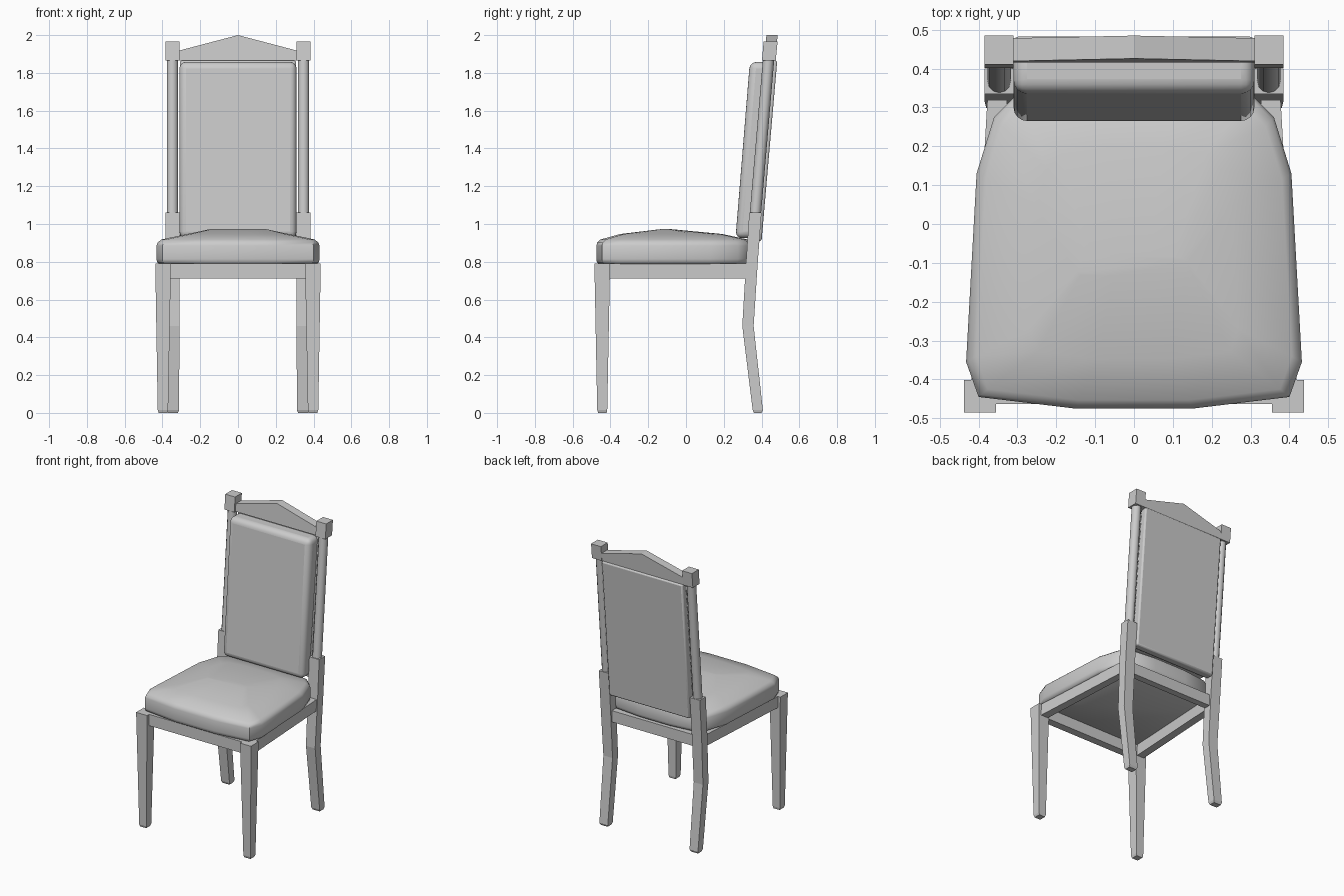
import bpy, bmesh
from math import cos, sin, tau

cube = bpy.data.objects.get("Cube")
if cube:
    bpy.data.objects.remove(cube, do_unlink=True)

grey = bpy.data.materials.new("light_grey")
grey.use_nodes = True
grey.diffuse_color = (0.6, 0.6, 0.6, 1)
grey.node_tree.nodes["Principled BSDF"].inputs["Base Color"].default_value = (0.6, 0.6, 0.6, 1)


def loft(name, rings, smooth=False, bevel=0, segments=3):
    """Skin a stack of matching closed rings and cap both ends."""
    bm = bmesh.new()
    loops = [[bm.verts.new(p) for p in ring] for ring in rings]
    for low, high in zip(loops, loops[1:]):
        n = len(low)
        for i in range(n):
            j = (i + 1) % n
            bm.faces.new((low[i], low[j], high[j], high[i]))
    bm.faces.new(loops[0][::-1])
    bm.faces.new(loops[-1])
    bmesh.ops.recalc_face_normals(bm, faces=bm.faces)
    mesh = bpy.data.meshes.new(name)
    bm.to_mesh(mesh)
    bm.free()
    mesh.materials.append(grey)
    obj = bpy.data.objects.new(name, mesh)
    bpy.context.collection.objects.link(obj)
    if bevel:
        mod = obj.modifiers.new("Rounded edges", 'BEVEL')
        mod.width, mod.segments = bevel, segments
    if smooth:
        bpy.ops.object.select_all(action='DESELECT')
        obj.select_set(True)
        bpy.context.view_layer.objects.active = obj
        bpy.ops.object.shade_smooth_by_angle(angle=0.9)
    return obj


def rect(x0, x1, y0, y1, z):
    return [(x0, y0, z), (x1, y0, z), (x1, y1, z), (x0, y1, z)]


def circle(x, y, z, r, sides=12):
    return [(x + r * cos(tau * i / sides), y + r * sin(tau * i / sides), z) for i in range(sides)]


def mirrored(name, rings, **options):
    for side, s in (("left", 1), ("right", -1)):
        loft(f"{side}_{name}", [[(s * x, y, z) for x, y, z in ring] for ring in rings], **options)


# Tapered front legs
mirrored("front_leg", [rect(0.375, 0.42, -0.465, -0.42, 0),
                       rect(0.37, 0.425, -0.47, -0.417, 0.015),
                       rect(0.355, 0.438, -0.485, -0.402, 0.79)])

# Bent back legs, square up to the turned posts
mirrored("back_leg", [rect(0.318, 0.372, 0.36, 0.4, 0),
                      rect(0.312, 0.376, 0.353, 0.407, 0.015),
                      rect(0.31, 0.38, 0.298, 0.358, 0.46),
                      rect(0.31, 0.385, 0.318, 0.38, 0.8),
                      rect(0.31, 0.385, 0.335, 0.4, 1.06)])
mirrored("back_post", [circle(0.347, 0.367, 1.05, 0.03),
                       circle(0.347, 0.438, 1.88, 0.03)], smooth=True)
mirrored("post_cap", [rect(0.31, 0.385, 0.402, 0.475, 1.865),
                      rect(0.31, 0.385, 0.411, 0.485, 1.967)])

# Seat rails
LOW, HIGH = 0.712, 0.79
loft("front_rail", [rect(-0.37, 0.37, -0.463, -0.41, z) for z in (LOW, HIGH)])
loft("back_rail", [rect(-0.32, 0.32, 0.32, 0.365, z) for z in (LOW, HIGH)])
mirrored("side_rail", [[(0.365, -0.42, z), (0.42, -0.42, z), (0.376, 0.34, z), (0.325, 0.34, z)]
                       for z in (LOW, HIGH)])

# Domed seat cushion
half = [(0.15, -0.475), (0.4, -0.445), (0.432, -0.355), (0.405, 0.13),
        (0.36, 0.275), (0.3, 0.335), (0.12, 0.355)]
outline = half + [(-x, y) for x, y in reversed(half)]
CENTRE = -0.11
profile = [(0.96, 0.96, 0.788), (0.99, 0.99, 0.797), (1, 1, 0.815), (1, 1, 0.885),
           (0.985, 0.985, 0.902), (0.94, 0.94, 0.918), (0.62, 0.65, 0.947), (0.34, 0.06, 0.973)]
loft("seat_cushion", [[(x * sx, CENTRE + (y - CENTRE) * sy, z) for x, y in outline]
                      for sx, sy, z in profile], smooth=True)

# Leaning backrest
loft("back_cushion", [rect(-0.31, 0.31, 0.262, 0.36, 0.925),
                      rect(-0.31, 0.31, 0.338, 0.452, 1.858)], smooth=True, bevel=0.035, segments=4)
loft("back_panel", [rect(-0.308, 0.308, 0.345, 0.4, 0.91),
                    rect(-0.308, 0.308, 0.435, 0.483, 1.865)], smooth=True, bevel=0.01, segments=2)

# Peaked crest rail
crest = [(-0.312, 1.866), (0.312, 1.866), (0.312, 1.918), (0, 2.0), (-0.312, 1.918)]
loft("crest_rail", [[(x, y + (z - 1.866) * 0.08, z) for x, z in crest] for y in (0.415, 0.474)])
